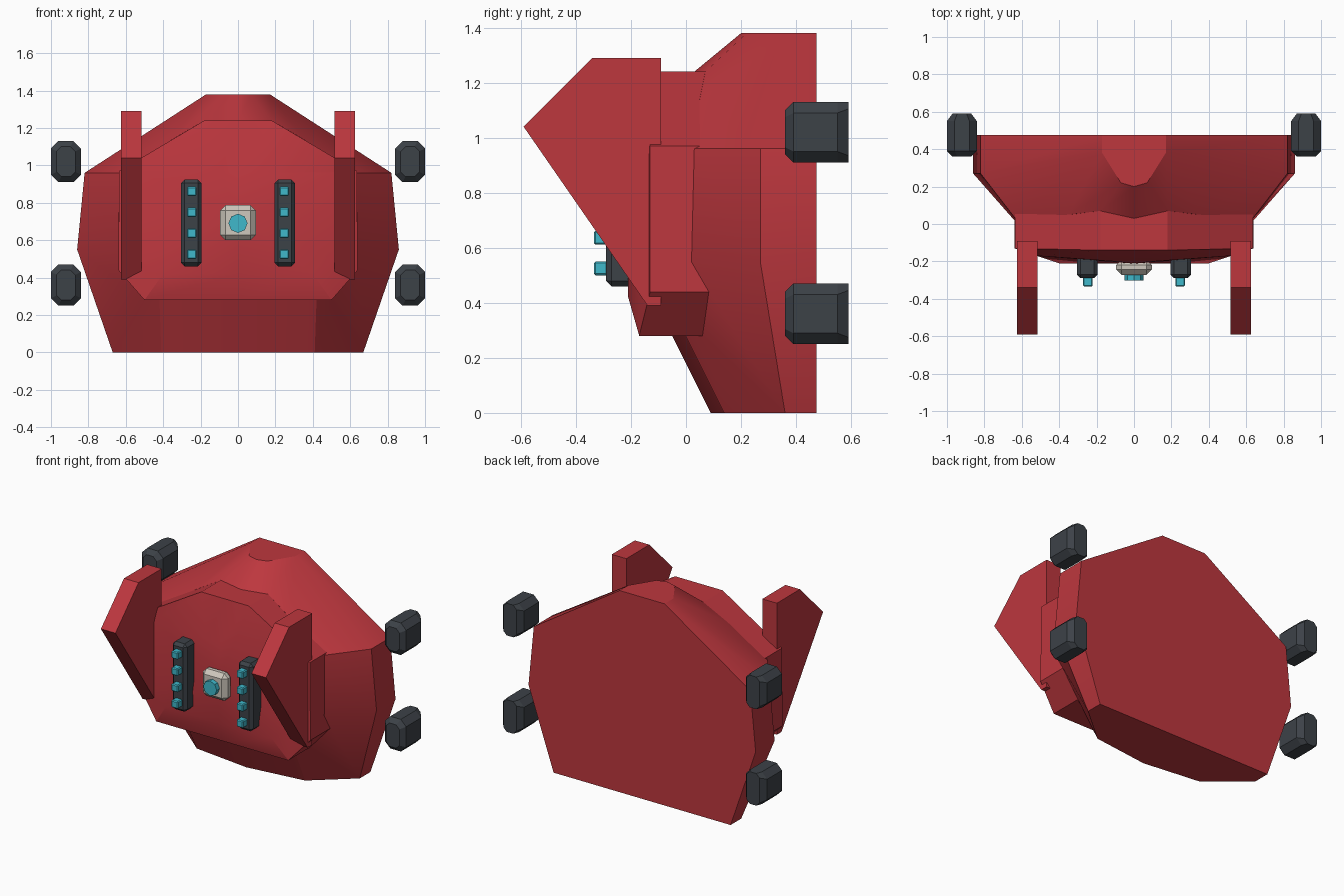
import bpy, bmesh

cube = bpy.data.objects.get("Cube")
if cube:
    bpy.data.objects.remove(cube)


def material(name, rgb):
    m = bpy.data.materials.new(name)
    m.use_nodes = True
    m.diffuse_color = (*rgb, 1)
    m.node_tree.nodes["Principled BSDF"].inputs["Base Color"].default_value = (*rgb, 1)
    return m


RED = material("red", (0.51, 0.038, 0.048))
DARK = material("charcoal", (0.046, 0.054, 0.064))
CYAN = material("cyan", (0.05, 0.48, 0.6))
CREAM = material("cream", (0.62, 0.58, 0.51))


def finish(name, bm, mat, smooth=None):
    bmesh.ops.recalc_face_normals(bm, faces=bm.faces)
    mesh = bpy.data.meshes.new(name)
    bm.to_mesh(mesh)
    bm.free()
    mesh.materials.append(mat)
    ob = bpy.data.objects.new(name, mesh)
    bpy.context.collection.objects.link(ob)
    if smooth:
        bpy.ops.object.select_all(action="DESELECT")
        ob.select_set(True)
        bpy.context.view_layer.objects.active = ob
        bpy.ops.object.shade_smooth_by_angle(angle=smooth)
    return ob


def loft(name, rings, mat, tip=None, smooth=None):
    """Skin closed rings; cap the ends, or fan the last ring to a tip."""
    bm = bmesh.new()
    rows = [[bm.verts.new(p) for p in r] for r in rings]
    n = len(rows[0])
    for a, b in zip(rows, rows[1:]):
        for i in range(n):
            j = (i + 1) % n
            bm.faces.new((a[i], a[j], b[j], b[i]))
    bm.faces.new(rows[0])
    if tip:
        t = bm.verts.new(tip)
        for i in range(n):
            bm.faces.new((rows[-1][i], rows[-1][(i + 1) % n], t))
    else:
        bm.faces.new(rows[-1])
    return finish(name, bm, mat, smooth)


def mirrored(half):
    """Half ring from bottom centre to top centre, completed across x."""
    return half + [(-x, y, z) for x, y, z in half[-2:0:-1]]


def box(name, lo, hi, mat, bevel=0.0):
    bm = bmesh.new()
    bmesh.ops.create_cube(bm, size=1)
    for v in bm.verts:
        v.co = [(a + b) / 2 + c * (b - a) for a, b, c in zip(lo, hi, v.co)]
    if bevel:
        bmesh.ops.bevel(bm, geom=bm.edges[:], offset=bevel, segments=1, affect="EDGES")
    return finish(name, bm, mat)


# Main shell: flat back, chamfered rim, sloping front
rim = [(0, 0.09, 0), (0.41, 0.14, 0), (0.67, 0.36, 0), (0.86, 0.27, 0.55),
       (0.82, 0.27, 0.96), (0.17, 0.38, 1.38), (0.07, 0.22, 1.38), (0, 0.2, 1.38)]
back = [(x, 0.475, z) for x, y, z in rim]
front = [(0, -0.05, 0.28), (0.42, 0, 0.28), (0.5, 0.06, 0.28), (0.64, 0.02, 0.55),
         (0.635, 0.03, 0.96), (0.35, 0.05, 1.14), (0.18, 0.07, 1.24), (0, 0.03, 1.24)]
loft("shell", [mirrored(r) for r in (back, rim, front)], RED, smooth=0.5)

# Front panel with a shallow notch at the top of its face
edge = [(0, -0.17, 0.28), (0.5, -0.17, 0.28), (0.64, -0.13, 0.44),
        (0.635, -0.13, 0.97), (0.18, -0.14, 1.24), (0, -0.14, 1.24)]
root = [(x, 0.12, z) for x, y, z in edge]
face = [(0, -0.21, 0.42), (0.4, -0.21, 0.42), (0.52, -0.17, 0.5),
        (0.52, -0.17, 0.96), (0.1, -0.2, 0.96), (0, -0.18, 0.96)]
loft("front_panel", [mirrored(r) for r in (root, edge, face)], RED,
     tip=(0, -0.212, 0.75), smooth=0.35)

# Side fins
fin = [(-0.09, 1.29), (-0.34, 1.29), (-0.59, 1.04), (-0.14, 0.39), (-0.09, 0.39)]
for side, s in (("left", 1), ("right", -1)):
    loft(side + "_fin", [[(s * x, y, z) for y, z in fin] for x in (0.515, 0.625)], RED)

    # Light strip with four lamps
    box(side + "_light_strip", (s * 0.25 - 0.055, -0.29, 0.46),
        (s * 0.25 + 0.055, -0.16, 0.925), DARK, 0.02)
    for i in range(4):
        z = 0.525 + i * 0.112
        box(f"{side}_lamp_{i + 1}", (s * 0.247 - 0.025, -0.335, z - 0.025),
            (s * 0.247 + 0.025, -0.27, z + 0.025), CYAN, 0.006)

    # Corner pods, octagonal in section
    for level, zc in (("lower", 0.36), ("upper", 1.02)):
        rings = []
        for y, w, h in ((0.36, 0.05, 0.08), (0.39, 0.08, 0.11),
                        (0.55, 0.08, 0.11), (0.59, 0.05, 0.11)):
            c = w / 2
            octagon = [(w, c - h), (w, h - c), (w - c, h), (c - w, h),
                       (-w, h - c), (-w, c - h), (c - w, -h), (w - c, -h)]
            rings.append([(s * 0.92 + x, y, zc + z) for x, z in octagon])
        loft(f"{side}_{level}_pod", rings, DARK)

# Central badge and lens
box("badge", (-0.095, -0.272, 0.6), (0.095, -0.19, 0.787), CREAM, 0.028)
bm = bmesh.new()
bmesh.ops.create_cone(bm, cap_ends=True, segments=8, radius1=0.051, radius2=0.051, depth=0.05)
for v in bm.verts:
    x, y, z = v.co
    v.co = (x, z - 0.278, y + 0.69)
finish("lens", bm, CYAN)
